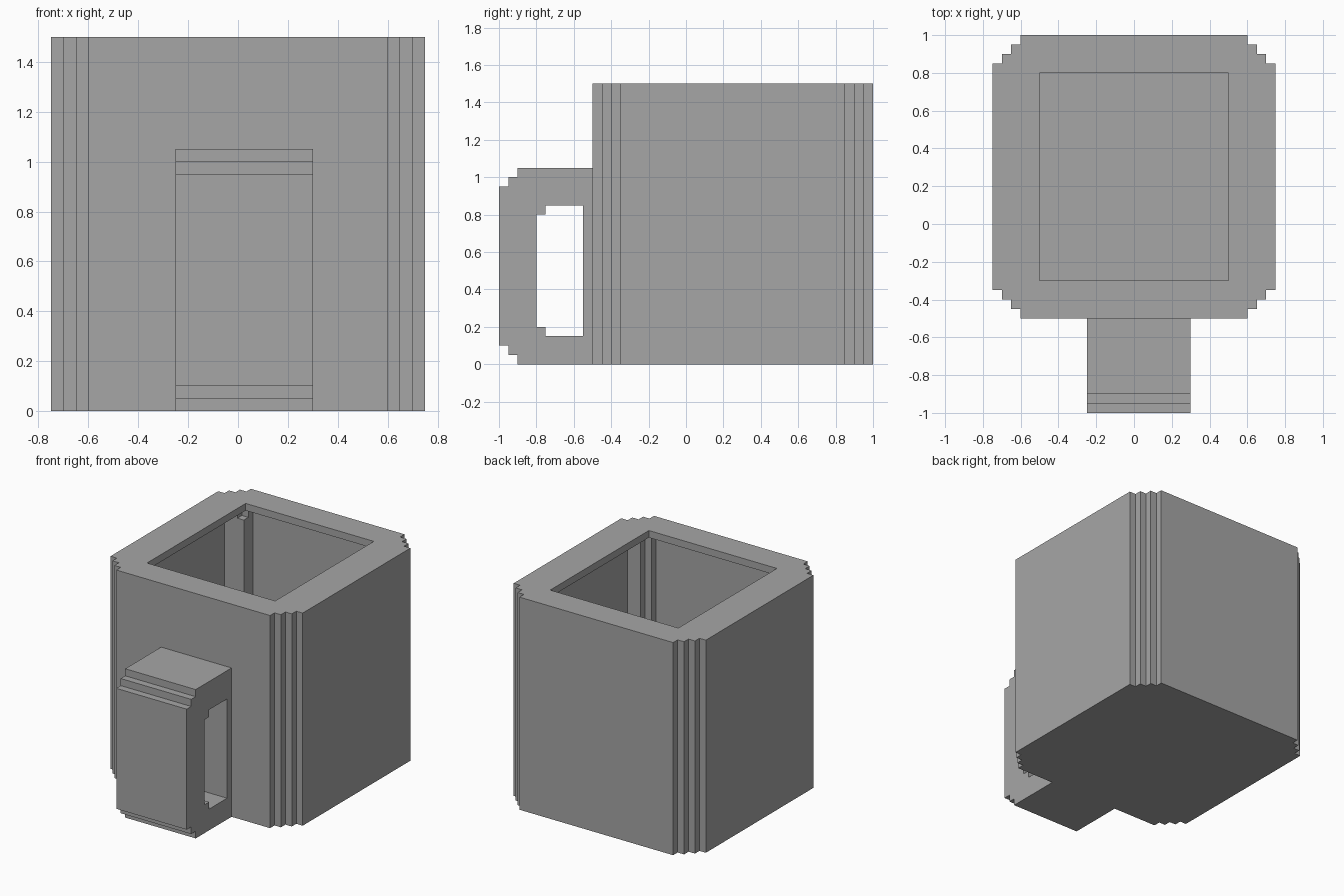
import bpy
import bmesh
from mathutils import Vector

old = bpy.data.objects.get("Cube")
if old:
    bpy.data.objects.remove(old, do_unlink=True)

# Single plain grey
grey = bpy.data.materials.new("plain_grey")
grey.use_nodes = True
colour = (0.38, 0.38, 0.38, 1.0)
grey.diffuse_color = colour
grey.node_tree.nodes["Principled BSDF"].inputs["Base Color"].default_value = colour


def prism(name, points, start, end, place):
    """Extrude a 2D outline from start to end; place maps (a, b, depth) to xyz."""
    bm = bmesh.new()
    face = bm.faces.new([bm.verts.new(place(a, b, start)) for a, b in points])
    top = bmesh.ops.extrude_face_region(bm, geom=[face])["geom"]
    shift = Vector(place(0, 0, end)) - Vector(place(0, 0, start))
    bmesh.ops.translate(bm, vec=shift,
                        verts=[g for g in top if isinstance(g, bmesh.types.BMVert)])
    bmesh.ops.recalc_face_normals(bm, faces=bm.faces[:])
    mesh = bpy.data.meshes.new(name)
    bm.to_mesh(mesh)
    bm.free()
    mesh.materials.append(grey)
    obj = bpy.data.objects.new(name, mesh)
    bpy.context.collection.objects.link(obj)
    return obj


def upright(a, b, d):
    return (a, b, d)


def sideways(a, b, d):
    return (d, a, b)


def carve(obj, cutter):
    """Subtract the cutter from the object, then discard the cutter."""
    cutter.hide_render = True
    mod = obj.modifiers.new("carve", 'BOOLEAN')
    mod.operation = 'DIFFERENCE'
    mod.solver = 'EXACT'
    mod.object = cutter
    bpy.context.view_layer.objects.active = obj
    bpy.ops.object.modifier_apply(modifier=mod.name)
    bpy.data.objects.remove(cutter, do_unlink=True)


def mirrored(corner, centre_y):
    """Mirror one corner's steps (listed from the side to the back) to all four."""
    back = corner + [(-x, y) for x, y in reversed(corner)]
    return back + [(x, 2 * centre_y - y) for x, y in reversed(back)]


def rectangle(x0, x1, y0, y1):
    return [(x0, y0), (x1, y0), (x1, y1), (x0, y1)]


# Cup body with stepped corners
outer = mirrored([(0.75, 0.85), (0.70, 0.85), (0.70, 0.90), (0.65, 0.90),
                  (0.65, 0.95), (0.60, 0.95), (0.60, 1.00)], 0.25)
inner = mirrored([(0.70, 0.85), (0.60, 0.85), (0.60, 0.90),
                  (0.55, 0.90), (0.55, 0.95)], 0.25)
body = prism("cup_body", outer, 0.0, 1.5, upright)

# Thin-walled cavity, leaving an overhanging rim around a square opening
carve(body, prism("cavity_cutter", inner, 0.05, 1.45, upright))
carve(body, prism("opening_cutter", rectangle(-0.5, 0.5, -0.3, 0.8), 1.4, 1.6, upright))

# Thickened inner corner post
prism("inner_corner_post", rectangle(-0.6, -0.55, 0.85, 0.95), 0.05, 1.35, upright)

# Handle loop with stepped outer and inner corners
loop = [(-0.5, 0), (-0.9, 0), (-0.9, 0.05), (-0.95, 0.05), (-0.95, 0.1), (-1, 0.1),
        (-1, 0.95), (-0.95, 0.95), (-0.95, 1), (-0.9, 1), (-0.9, 1.05), (-0.5, 1.05)]
hole = [(-0.55, 0.15), (-0.75, 0.15), (-0.75, 0.2), (-0.8, 0.2),
        (-0.8, 0.8), (-0.75, 0.8), (-0.75, 0.85), (-0.55, 0.85)]
handle = prism("handle", loop, -0.25, 0.3, sideways)
carve(handle, prism("handle_hole_cutter", hole, -0.4, 0.4, sideways))
